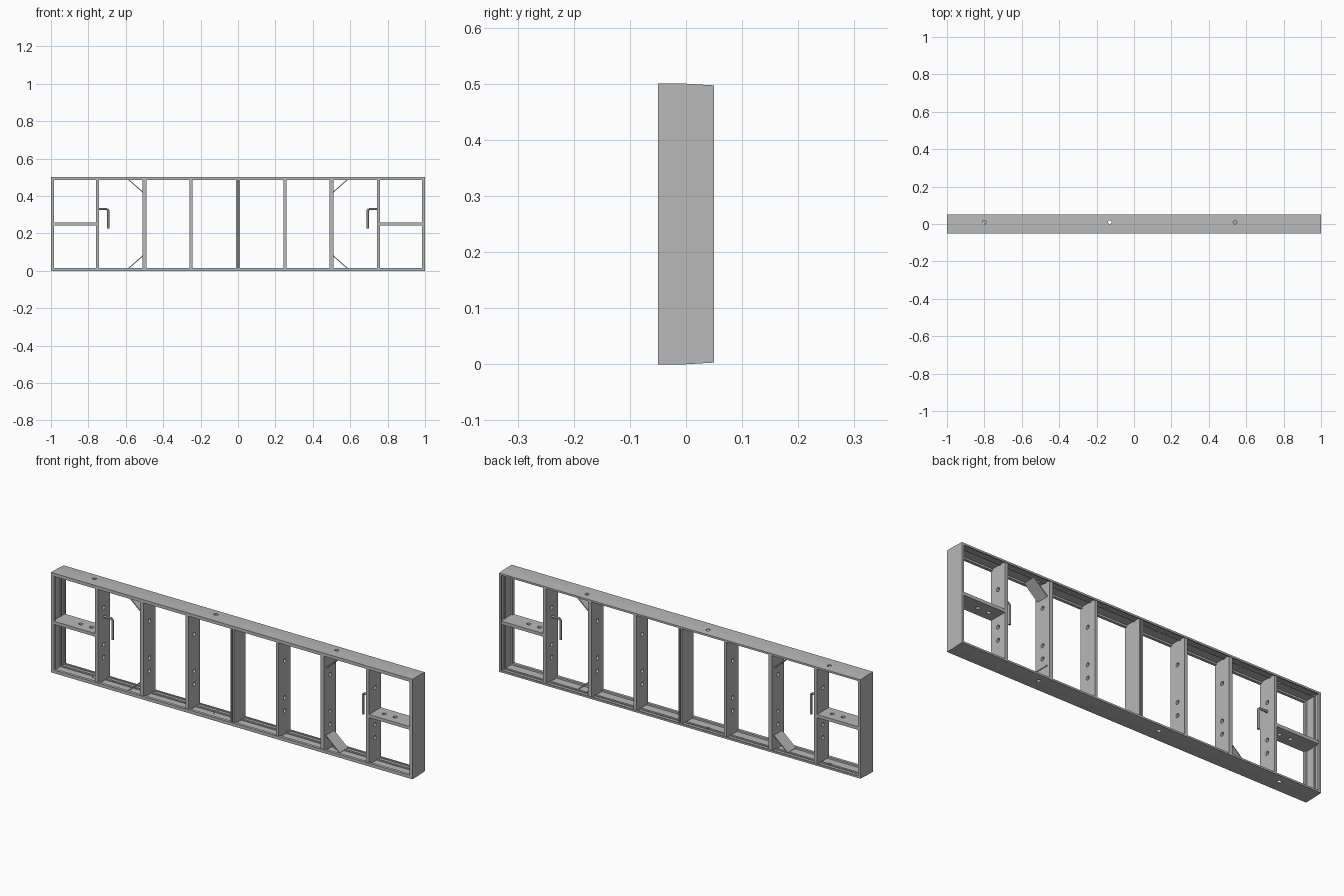
import bpy, bmesh, math
from mathutils import Matrix, Vector

cube = bpy.data.objects.get("Cube")
if cube:
    bpy.data.objects.remove(cube, do_unlink=True)

HEIGHT = 0.5
MID = HEIGHT / 2

steel = bpy.data.materials.new("grey_steel")
steel.use_nodes = True
grey = (0.48, 0.48, 0.48, 1)
steel.diffuse_color = grey
steel.node_tree.nodes["Principled BSDF"].inputs["Base Color"].default_value = grey


def finish(name, bm):
    bmesh.ops.recalc_face_normals(bm, faces=bm.faces)
    mesh = bpy.data.meshes.new(name)
    bm.to_mesh(mesh)
    bm.free()
    mesh.materials.append(steel)
    obj = bpy.data.objects.new(name, mesh)
    bpy.context.collection.objects.link(obj)
    return obj


def add_box(bm, center, size, tilt=0):
    m = (Matrix.Translation(center) @ Matrix.Rotation(tilt, 4, 'Y')
         @ Matrix.Diagonal((*size, 1)))
    bmesh.ops.create_cube(bm, size=1, matrix=m)


def add_rod(bm, start, end, radius, sides=12):
    a, b = Vector(start), Vector(end)
    turn = (b - a).to_track_quat('Z', 'Y').to_matrix().to_4x4()
    bmesh.ops.create_cone(bm, cap_ends=True, segments=sides, radius1=radius,
                          radius2=radius, depth=(b - a).length,
                          matrix=Matrix.Translation((a + b) / 2) @ turn)


def drill(obj, cutter):
    mod = obj.modifiers.new("holes", 'BOOLEAN')
    mod.operation = 'DIFFERENCE'
    mod.solver = 'EXACT'
    mod.object = cutter


def make_cutter(name, rods):
    bm = bmesh.new()
    for start, end in rods:
        add_rod(bm, start, end, 0.01)
    obj = finish(name, bm)
    obj.hide_render = True
    obj.hide_viewport = True
    obj.display_type = 'WIRE'
    return obj


# Outer frame: stepped section (depth, end inset, rail inset) swept round a rectangle
section = [(-0.05, 0, 0), (0, 0, 0), (0.05, 0, 0.003),
           (0.05, 0.012, 0.012), (0.042, 0.012, 0.012), (0.042, 0.007, 0.007),
           (0.022, 0.007, 0.007), (0.022, 0.012, 0.012), (0.012, 0.012, 0.012),
           (0.012, 0.007, 0.007), (-0.036, 0.007, 0.007),
           (-0.036, 0.016, 0.016), (-0.05, 0.016, 0.016)]
bm = bmesh.new()
rings = []
for y, dx, dz in section:
    rings.append([bm.verts.new((sx * (1 - dx), y, MID + sz * (MID - dz)))
                  for sx, sz in ((-1, -1), (1, -1), (1, 1), (-1, 1))])
for i, ring in enumerate(rings):
    nxt = rings[(i + 1) % len(rings)]
    for k in range(4):
        j = (k + 1) % 4
        bm.faces.new((ring[k], ring[j], nxt[j], nxt[k]))
frame = finish("outer_frame", bm)
drill(frame, make_cutter("rail_hole_cutter", [((x, 0.01, -0.1), (x, 0.01, 0.6))
                                              for x in (-0.8, -0.13, 0.54)]))

# Upright ribs
bm = bmesh.new()
for side in (-1, 1):
    for x, width in ((0.25, 0.016), (0.5, 0.02), (0.75, 0.016)):
        add_box(bm, (side * x, 0, MID), (width, 0.094, HEIGHT - 0.016))
ribs = finish("upright_ribs", bm)
drill(ribs, make_cutter("rib_hole_cutter", [((-0.85, 0, z), (0.85, 0, z))
                                            for z in (0.125, 0.19, 0.375)]))

# Centre rib: two plates with a narrow gap, closed by a web
bm = bmesh.new()
for side in (-1, 1):
    add_box(bm, (side * 0.006, 0, MID), (0.007, 0.094, HEIGHT - 0.016))
add_box(bm, (0, 0.03, MID), (0.008, 0.006, HEIGHT - 0.016))
finish("centre_rib", bm)

# Short cross bars at both ends
bm = bmesh.new()
for side in (-1, 1):
    add_box(bm, (side * 0.874, 0, MID), (0.236, 0.094, 0.016))
bars = finish("end_cross_bars", bm)
drill(bars, make_cutter("bar_hole_cutter", [((s * x, 0, 0.2), (s * x, 0, 0.3))
                                            for s in (-1, 1) for x in (0.81, 0.87)]))

# Diagonal corner gussets
bm = bmesh.new()
for sx in (-1, 1):
    for sz in (-1, 1):
        angle = sx * sz * math.atan2(0.07, 0.08)
        add_box(bm, (sx * 0.543, 0, MID + sz * 0.2), (0.11, 0.065, 0.005), -angle)
finish("corner_gussets", bm)

# Bent hook handles
bm = bmesh.new()
for s in (-1, 1):
    path = [(s * 0.75, 0, 0.33), (s * 0.7, 0, 0.33), (s * 0.694, 0, 0.324),
            (s * 0.694, 0, 0.226)]
    for a, b in zip(path, path[1:]):
        add_rod(bm, a, b, 0.006)
handles = finish("hook_handles", bm)
bpy.ops.object.select_all(action='DESELECT')
handles.select_set(True)
bpy.context.view_layer.objects.active = handles
bpy.ops.object.shade_smooth_by_angle()
